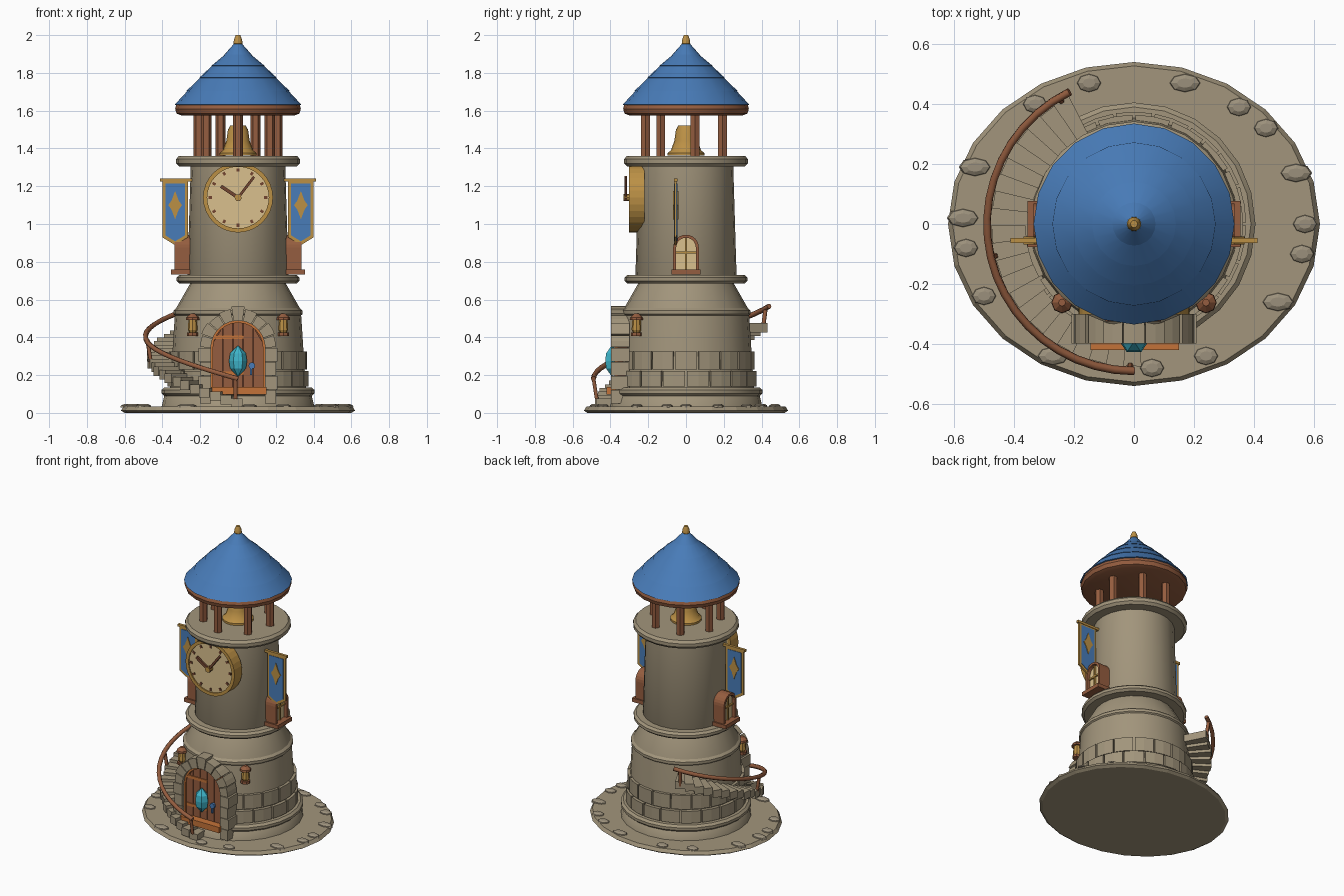
import bpy, bmesh, math
from math import sin, cos, pi, radians
from mathutils import Vector

if "Cube" in bpy.data.objects:
    bpy.data.objects.remove(bpy.data.objects["Cube"])


def material(name, *rgb):
    m = bpy.data.materials.new(name)
    m.use_nodes = True
    m.diffuse_color = (*rgb, 1)
    m.node_tree.nodes["Principled BSDF"].inputs["Base Color"].default_value = (*rgb, 1)
    return m


stone = material("stone", .36, .30, .20)
cobble = material("cobble", .33, .28, .20)
blue = material("roof blue", .065, .20, .48)
wood = material("wood", .30, .11, .05)
dark = material("dark wood", .17, .06, .03)
gold = material("gold", .50, .28, .06)
cream = material("cream", .70, .53, .27)
cyan = material("cyan gem", .05, .47, .60)
orange = material("orange wood", .55, .17, .04)


def finish(name, bm, mat, smooth=False):
    bmesh.ops.recalc_face_normals(bm, faces=bm.faces)
    me = bpy.data.meshes.new(name)
    bm.to_mesh(me)
    bm.free()
    me.materials.append(mat)
    ob = bpy.data.objects.new(name, me)
    bpy.context.collection.objects.link(ob)
    if smooth:
        bpy.ops.object.select_all(action='DESELECT')
        ob.select_set(True)
        bpy.context.view_layer.objects.active = ob
        bpy.ops.object.shade_smooth_by_angle(angle=radians(35))
    return ob


def lathe(name, profile, mat, segs=24, loc=(0, 0, 0), scale=(1, 1), smooth=True):
    """Revolve (radius, z) points around z and cap both ends."""
    bm = bmesh.new()
    rings = [[bm.verts.new((loc[0] + r * scale[0] * cos(2 * pi * i / segs),
                            loc[1] + r * scale[1] * sin(2 * pi * i / segs), loc[2] + z))
              for i in range(segs)] for r, z in profile]
    for a, b in zip(rings, rings[1:]):
        for i in range(segs):
            j = (i + 1) % segs
            bm.faces.new((a[i], a[j], b[j], b[i]))
    bm.faces.new(rings[0])
    bm.faces.new(rings[-1])
    return finish(name, bm, mat, smooth)


def prism(name, pts, d0, d1, axis, mat):
    """Extrude a 2D outline along an axis from d0 to d1."""
    place = {'x': lambda u, v, d: (d, u, v), 'y': lambda u, v, d: (u, d, v),
             'z': lambda u, v, d: (u, v, d)}[axis]
    bm = bmesh.new()
    a, b = [[bm.verts.new(place(u, v, d)) for u, v in pts] for d in (d0, d1)]
    bm.faces.new(a)
    bm.faces.new(b)
    for i in range(len(pts)):
        j = (i + 1) % len(pts)
        bm.faces.new((a[i], a[j], b[j], b[i]))
    return finish(name, bm, mat)


def arc(r, a0, a1, n, v=0):
    return [(r * cos(radians(a0 + (a1 - a0) * i / n)),
             v + r * sin(radians(a0 + (a1 - a0) * i / n))) for i in range(n + 1)]


def sector(r0, r1, a0, a1, n=2, v=0):
    return arc(r1, a0, a1, n, v) + arc(r0, a1, a0, n, v)


def rect(u0, u1, v0, v1):
    return [(u0, v0), (u1, v0), (u1, v1), (u0, v1)]


def arch(r, z0, spring):
    return [(r, z0)] + arc(r, 0, 180, 12, spring) + [(-r, z0)]


def arch_band(r0, r1, z0, spring):
    return arch(r1, z0, spring) + arch(r0, z0, spring)[::-1]


def bar(p, q, w):
    p, q = Vector(p), Vector(q)
    n = (q - p).orthogonal().normalized() * w / 2
    return [tuple(c) for c in (p + n, q + n, q - n, p - n)]


def ring(name, r, z0, z1, mat=stone):
    h = z1 - z0
    lathe(name, [(r - .07, z0), (r - .015, z0), (r, z0 + h * .3), (r, z0 + h * .7),
                 (r - .015, z1), (r - .07, z1)], mat)


# Ground slab with loose cobbles
lathe("ground_slab", [(.60, 0), (.62, .012), (.605, .034)], stone, scale=(1, .54 / .62), smooth=False)
spots = [(-.57, .02), (-.56, -.08), (-.5, -.24), (-.53, .19), (-.33, .4), (-.15, .47), (.17, .47),
         (.35, .39), (.44, .32), (.54, .17), (.57, 0), (.56, -.1), (.48, -.26), (.24, -.44),
         (.06, -.48), (-.27, -.44)]
for i, (x, y) in enumerate(spots):
    lathe("cobble", [(1, 0), (.9, .012), (.5, .02)], cobble, 8, (x, y, .028),
          (.042 + .012 * (i % 3 == 0), .032), False)

# Tower walls and trim rings
lathe("tower_wall", [(.405, .03), (.39, .09), (.36, .12), (.335, .51), (.33, .55), (.25, .69),
                     (.268, .72), (.25, 1.31), (.25, 1.355)], stone)
ring("foot_ring", .405, .09, .135)
ring("lower_ring", .342, .51, .555)
ring("middle_ring", .325, .685, .73)
ring("balcony_ring", .328, 1.305, 1.36)

# Two courses of raised blocks, leaving room for the doorway
for row, (r, z0, z1) in enumerate([(.374, .14, .222), (.364, .23, .325)]):
    for i in range(18):
        a = i * 20 + row * 10
        if abs(a + 10 - 270) > 25:
            prism("wall_block", sector(.3, r, a + .8, a + 19.2), z0, z1, 'z', stone)

# Belfry posts, bell and stepped roof
for i in range(7):
    a = -pi / 2 + 2 * pi * i / 7
    lathe("belfry_post", [(.027, 1.35), (.027, 1.59)], wood, 6, (.215 * cos(a), .215 * sin(a), 0), smooth=False)
lathe("bell", [(.098, 1.362), (.098, 1.375), (.08, 1.39), (.062, 1.44), (.053, 1.5), (.04, 1.522)],
      gold, 16)
lathe("roof_beam", [(.30, 1.575), (.325, 1.585), (.333, 1.61), (.325, 1.635)], wood, 20)
tiers = [(.335, 1.632), (.272, 1.705), (.205, 1.775), (.14, 1.838), (.072, 1.897), (.03, 1.95)]
for (r0, z0), (r1, z1) in zip(tiers, tiers[1:]):
    lathe("roof_tier", [(r0 - .02, z0 - .005), (r0, z0), (r1 - .012, z1 + .008)], blue, 20)
lathe("finial", [(.014, 1.94), (.024, 1.955), (.022, 1.975), (.012, 2.0)], gold, 10)

# Clock
cz = 1.14
prism("clock_rim", sector(.163, .185, 0, 359.9, 32, cz), -.302, -.22, 'y', gold)
prism("clock_face", arc(.168, 0, 348.75, 31, cz), -.294, -.22, 'y', cream)
for i in range(12):
    a = i * pi / 6
    p = [(k * sin(a), cz + k * cos(a)) for k in (.137, .155)]
    prism("hour_mark", bar(*p, .014), -.30, -.28, 'y', dark)
prism("hour_hand", bar((.015, cz - .01), (-.09, cz + .06), .018), -.325, -.312, 'y', dark)
prism("minute_hand", bar((-.01, cz - .015), (.085, cz + .11), .014), -.325, -.312, 'y', dark)
prism("clock_hub", arc(.018, 0, 315, 7, cz), -.33, -.28, 'y', gold)

# Side windows, banners and lanterns
for s in (-1, 1):
    prism("window_glass", arch(.058, .75, .875), s * .25, s * .312, 'x', cream)
    prism("window_frame", arch_band(.052, .068, .75, .875), s * .25, s * .335, 'x', wood)
    prism("window_mullion", rect(-.005, .005, .75, .925), s * .3, s * .322, 'x', gold)
    prism("window_crossbar", rect(-.055, .055, .845, .855), s * .3, s * .322, 'x', gold)
    prism("window_sill", rect(-.077, .077, .732, .758), s * .25, s * .355, 'x', wood)

    c = s * .333
    for name, w, top, side, tip, t, mat in (("banner_border", .068, 1.23, .93, .888, .006, gold),
                                            ("banner_cloth", .052, 1.215, .94, .908, .009, blue)):
        prism(name, [(c - w, top), (c + w, top), (c + w, side), (c, tip), (c - w, side)],
              -.055 - t, -.055 + t, 'y', mat)
    star = [((.072 if k % 4 == 2 else .036 if k % 2 == 0 else .026) * cos(k * pi / 4),
             (.075 if k % 4 == 2 else .036) * sin(k * pi / 4)) for k in range(8)]
    prism("banner_emblem", [(c + u, 1.1 + v) for u, v in star], -.069, -.041, 'y', gold)
    prism("banner_rod", rect(min(s * .24, s * .412), max(s * .24, s * .412), 1.226, 1.242),
          -.064, -.046, 'y', gold)

    lx, ly = s * .24, -.262
    lathe("lantern_body", [(.018, .425), (.026, .44), (.022, .495)], gold, 8, (lx, ly, 0), smooth=False)
    lathe("lantern_base", [(.03, .408), (.03, .426)], wood, 8, (lx, ly, 0), smooth=False)
    lathe("lantern_cap", [(.036, .492), (.034, .505), (.012, .525)], wood, 8, (lx, ly, 0), smooth=False)

# Doorway: stone surround, planks, frame and fittings
spring = .345
for i in range(9):
    key = .022 if i == 4 else .008 * (i % 2)
    prism("arch_stone", sector(.143, .2 + key, i * 20 + .8, i * 20 + 19.2, 2, spring),
          -.398, -.3, 'y', stone)
for s in (-1, 1):
    for i in range(4):
        z = .05 + i * .074
        out = .2 + .008 * (i % 2)
        prism("jamb_stone", rect(min(s * .143, s * out), max(s * .143, s * out), z, z + .071),
              -.398, -.3, 'y', stone)
prism("door_backing", arch(.145, .1, spring), -.362, -.3, 'y', dark)
for i in range(5):
    x0, x1 = -.135 + i * .054 + .002, -.135 + (i + 1) * .054 - .002
    tops = [spring + math.sqrt(max(0, .135 ** 2 - x * x)) for x in (x0, x1)]
    prism("door_plank", [(x0, .12), (x1, .12), (x1, tops[1]), (x0, tops[0])], -.37, -.33, 'y', wood)
prism("door_frame", arch_band(.132, .145, .1, spring), -.378, -.3, 'y', orange)
prism("threshold", rect(-.145, .15, .098, .138), -.42, -.3, 'y', orange)
for z in (.2, .39):
    prism("door_strap", rect(-.125, .03, z, z + .02), -.376, -.36, 'y', orange)
prism("door_handle_plate", arc(.018, 0, 315, 7, .25), -.385, -.36, 'y', blue).location.x = .073
prism("door_handle", rect(.064, .074, .2, .24), -.385, -.36, 'y', blue)
lathe("door_gem", [(.004, -.08), (.042, -.04), (.048, 0), (.042, .04), (.004, .08)], cyan, 6,
      (0, -.392, .275), (1, .85), False)

# Winding stair with handrail, climbing from the front around to the back
steps, start, sweep = 22, 273, 156
for i in range(steps):
    a1 = start - sweep * i / steps
    top = .075 + .4 * i / (steps - 1)
    prism("stair_step", sector(.3, .475 + .008 * (i % 2), a1 - sweep / steps, a1, 1),
          max(.03, top - .05), top, 'z', stone)


def rail_point(t):
    a = radians(270 - 154 * t)
    return (.49 * cos(a), .49 * sin(a), .18 + .385 * t)


def tube(name, pts, radius):
    cu = bpy.data.curves.new(name, 'CURVE')
    cu.dimensions = '3D'
    cu.bevel_depth = radius
    cu.bevel_resolution = 1
    cu.use_fill_caps = True
    sp = cu.splines.new('POLY')
    sp.points.add(len(pts) - 1)
    for p, co in zip(sp.points, pts):
        p.co = (*co, 1)
    cu.materials.append(wood)
    bpy.context.collection.objects.link(bpy.data.objects.new(name, cu))


tube("handrail", [rail_point(i / 20) for i in range(21)], .014)
for t in (.01, .5, .97):
    x, y, z = rail_point(t)
    tube("rail_post", [(x * .965, y * .965, z - .11), (x, y, z)], .011)
